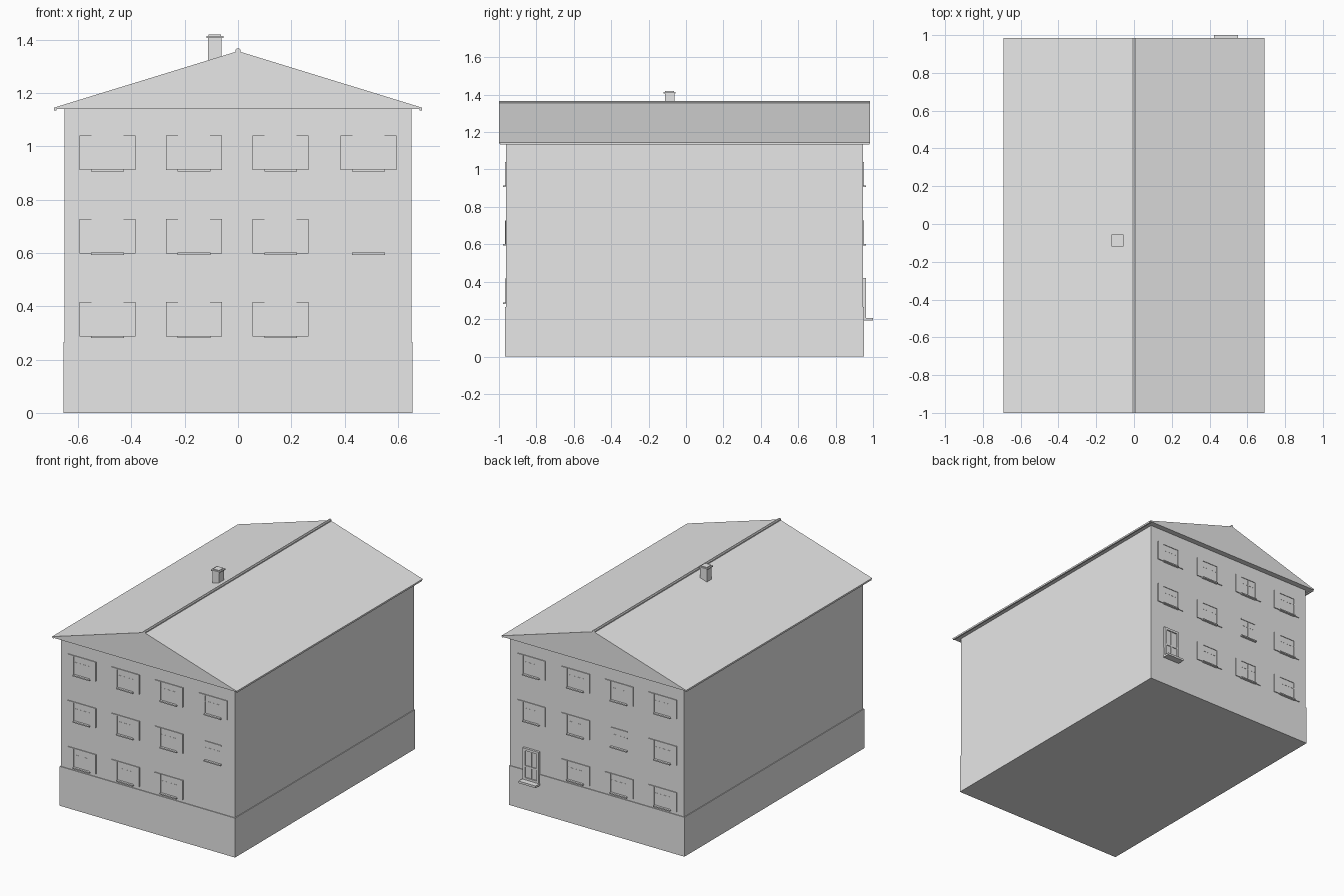
import bpy
import bmesh
from mathutils import Matrix, Vector

cube = bpy.data.objects.get("Cube")
if cube:
    bpy.data.objects.remove(cube, do_unlink=True)

grey = bpy.data.materials.new("plain grey")
grey.use_nodes = True
grey.diffuse_color = (0.8, 0.8, 0.8, 1)
grey.node_tree.nodes["Principled BSDF"].inputs["Base Color"].default_value = (0.8, 0.8, 0.8, 1)

FRONT, BACK = -0.962, 0.947      # upper wall faces
MID = (FRONT + BACK) / 2
LENGTH = BACK - FRONT


def finish(name, bm):
    bmesh.ops.recalc_face_normals(bm, faces=bm.faces)
    mesh = bpy.data.meshes.new(name)
    bm.to_mesh(mesh)
    bm.free()
    mesh.materials.append(grey)
    obj = bpy.data.objects.new(name, mesh)
    bpy.context.collection.objects.link(obj)
    return obj


def add_box(bm, centre, size):
    matrix = Matrix.Translation(Vector(centre)) @ Matrix.Diagonal((*size, 1))
    bmesh.ops.create_cube(bm, size=1, matrix=matrix)


def box(name, centre, size):
    bm = bmesh.new()
    add_box(bm, centre, size)
    return finish(name, bm)


def prism(name, profile, y0, y1):
    """Extrude an x-z profile along y."""
    bm = bmesh.new()
    face = bm.faces.new([bm.verts.new((x, y0, z)) for x, z in profile])
    ext = bmesh.ops.extrude_face_region(bm, geom=[face])
    verts = [v for v in ext["geom"] if isinstance(v, bmesh.types.BMVert)]
    bmesh.ops.translate(bm, verts=verts, vec=(0, y1 - y0, 0))
    return finish(name, bm)


# Walls with a slightly wider plinth
box("plinth", (0, MID, 0.133), (1.31, LENGTH + 0.01, 0.266))
box("walls", (0, MID, 0.7), (1.3, LENGTH, 0.89))

# Closed gable roof, eave strips and ridge cap
prism("roof", [(-0.69, 1.14), (0.69, 1.14), (0.69, 1.145), (0, 1.357), (-0.69, 1.145)], -1.0, 0.985)
for side, label in ((-1, "right"), (1, "left")):
    box(label + "_eave_strip", (side * 0.685, -0.0075, 1.138), (0.01, 1.975, 0.009))
prism("ridge_cap", [(-0.009, 1.348), (0.009, 1.348), (0.009, 1.362), (0.004, 1.367),
                    (-0.004, 1.367), (-0.009, 1.362)], -1.0, 0.985)

# Chimney
box("chimney_shaft", (-0.087, -0.088, 1.36), (0.051, 0.051, 0.1))
box("chimney_cap", (-0.087, -0.088, 1.41), (0.064, 0.064, 0.008))
box("chimney_top", (-0.087, -0.088, 1.416), (0.046, 0.046, 0.006))


def window(name, x, z, wall, out, shutters):
    """Framed window with sill, z is the sill height, out is the facing sign."""
    bm = bmesh.new()

    def part(dx, dz, w, h, depth):
        add_box(bm, (x + dx, wall + out * (depth / 2 - 0.001), z + dz), (w, depth + 0.002, h))

    part(0, 0.066, 0.12, 0.13, 0.001)
    part(0, 0.066, 0.006, 0.13, 0.002)
    part(0, 0.085, 0.12, 0.005, 0.002)
    part(0, 0.128, 0.12, 0.006, 0.005)
    part(0, 0, 0.123, 0.008, 0.016)
    if shutters:
        for side in (-1, 1):
            part(side * 0.0825, 0.066, 0.045, 0.13, 0.006)
    finish(name, bm)


# Window grid on both gable ends, one upper window on each without shutters
columns = (-0.49, -0.165, 0.16, 0.49)
rows = (0.285, 0.597, 0.91)
bare = {("front", 3), ("back", 1)}
for face, wall, out in (("front", FRONT, -1), ("back", BACK, 1)):
    for r, z in enumerate(rows):
        for c, x in enumerate(columns):
            if r == 0 and c == 3:
                continue
            shutters = not (r == 1 and (face, c) in bare)
            window(f"{face}_window_{r + 1}_{c + 1}", x, z, wall, out, shutters)

# Glazed back door: frame, mullion, transom and threshold
bm = bmesh.new()
dx, dz, dw, dh = 0.487, 0.312, 0.12, 0.214
add_box(bm, (dx, BACK + 0.003, dz), (dw, 0.008, dh))
for side in (-1, 1):
    add_box(bm, (dx + side * (dw / 2 - 0.008), BACK + 0.007, dz), (0.016, 0.016, dh))
    add_box(bm, (dx, BACK + 0.007, dz + side * (dh / 2 - 0.008)), (dw, 0.016, 0.016))
add_box(bm, (dx, BACK + 0.006, dz), (0.01, 0.012, dh))
add_box(bm, (dx, BACK + 0.006, dz - 0.015), (dw, 0.012, 0.01))
finish("back_door", bm)
box("back_door_step", (dx, BACK + 0.024, 0.2), (0.128, 0.058, 0.014))
